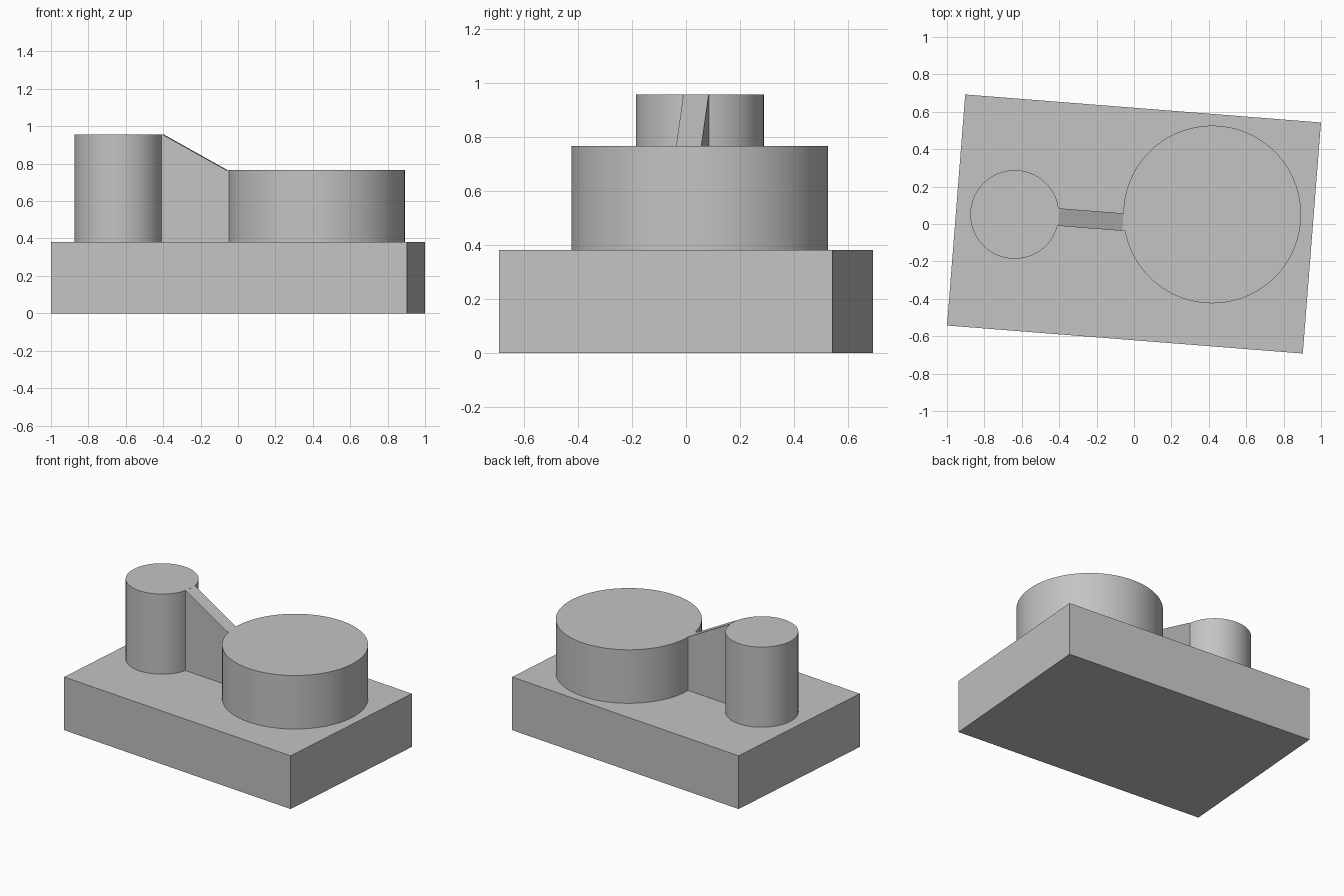
import bpy
import bmesh
import math
from mathutils import Matrix, Vector

cube = bpy.data.objects.get("Cube")
if cube:
    bpy.data.objects.remove(cube, do_unlink=True)

grey = bpy.data.materials.new("plain grey")
grey.use_nodes = True
colour = (0.55, 0.55, 0.55, 1)
grey.diffuse_color = colour
grey.node_tree.nodes["Principled BSDF"].inputs["Base Color"].default_value = colour

TILT = math.radians(-4.5)
BASE_TOP = 0.382
TALL_TOP, WIDE_TOP = 0.957, 0.766


def add_object(name, bm):
    bmesh.ops.recalc_face_normals(bm, faces=bm.faces)
    mesh = bpy.data.meshes.new(name)
    bm.to_mesh(mesh)
    bm.free()
    mesh.materials.append(grey)
    obj = bpy.data.objects.new(name, mesh)
    bpy.context.collection.objects.link(obj)
    return obj


def add_drum(name, x, y, radius, top):
    bm = bmesh.new()
    height = top - BASE_TOP
    bmesh.ops.create_cone(bm, cap_ends=True, segments=96, radius1=radius,
                          radius2=radius, depth=height,
                          matrix=Matrix.Translation((x, y, BASE_TOP + height / 2)))
    obj = add_object(name, bm)
    bpy.ops.object.select_all(action="DESELECT")
    obj.select_set(True)
    bpy.context.view_layer.objects.active = obj
    bpy.ops.object.shade_smooth_by_angle(angle=math.radians(30))


# Rectangular base, turned slightly about the vertical
bm = bmesh.new()
bmesh.ops.create_cube(bm, size=1)
bmesh.ops.scale(bm, vec=(1.908, 1.239, BASE_TOP), verts=bm.verts)
bmesh.ops.translate(bm, vec=(0, 0, BASE_TOP / 2), verts=bm.verts)
bmesh.ops.rotate(bm, matrix=Matrix.Rotation(TILT, 3, "Z"), verts=bm.verts)
add_object("base_block", bm)

# Two round drums on the base
add_drum("tall_drum", -0.638, 0.051, 0.237, TALL_TOP)
add_drum("wide_drum", 0.418, 0.051, 0.475, WIDE_TOP)

# Sloped web joining the drums, ends buried in them
start = Vector((-0.402, 0.037, 0))
profile = [(-0.01, BASE_TOP), (0.365, BASE_TOP), (0.365, WIDE_TOP),
           (0.343, WIDE_TOP), (0, TALL_TOP), (-0.01, TALL_TOP)]
thickness = 0.094
bm = bmesh.new()
face = bm.faces.new([bm.verts.new((x, -thickness / 2, z)) for x, z in profile])
side = bmesh.ops.extrude_face_region(bm, geom=[face])["geom"]
bmesh.ops.translate(bm, vec=(0, thickness, 0),
                    verts=[v for v in side if isinstance(v, bmesh.types.BMVert)])
bmesh.ops.rotate(bm, matrix=Matrix.Rotation(TILT, 3, "Z"), verts=bm.verts)
bmesh.ops.translate(bm, vec=start, verts=bm.verts)
add_object("sloped_web", bm)
